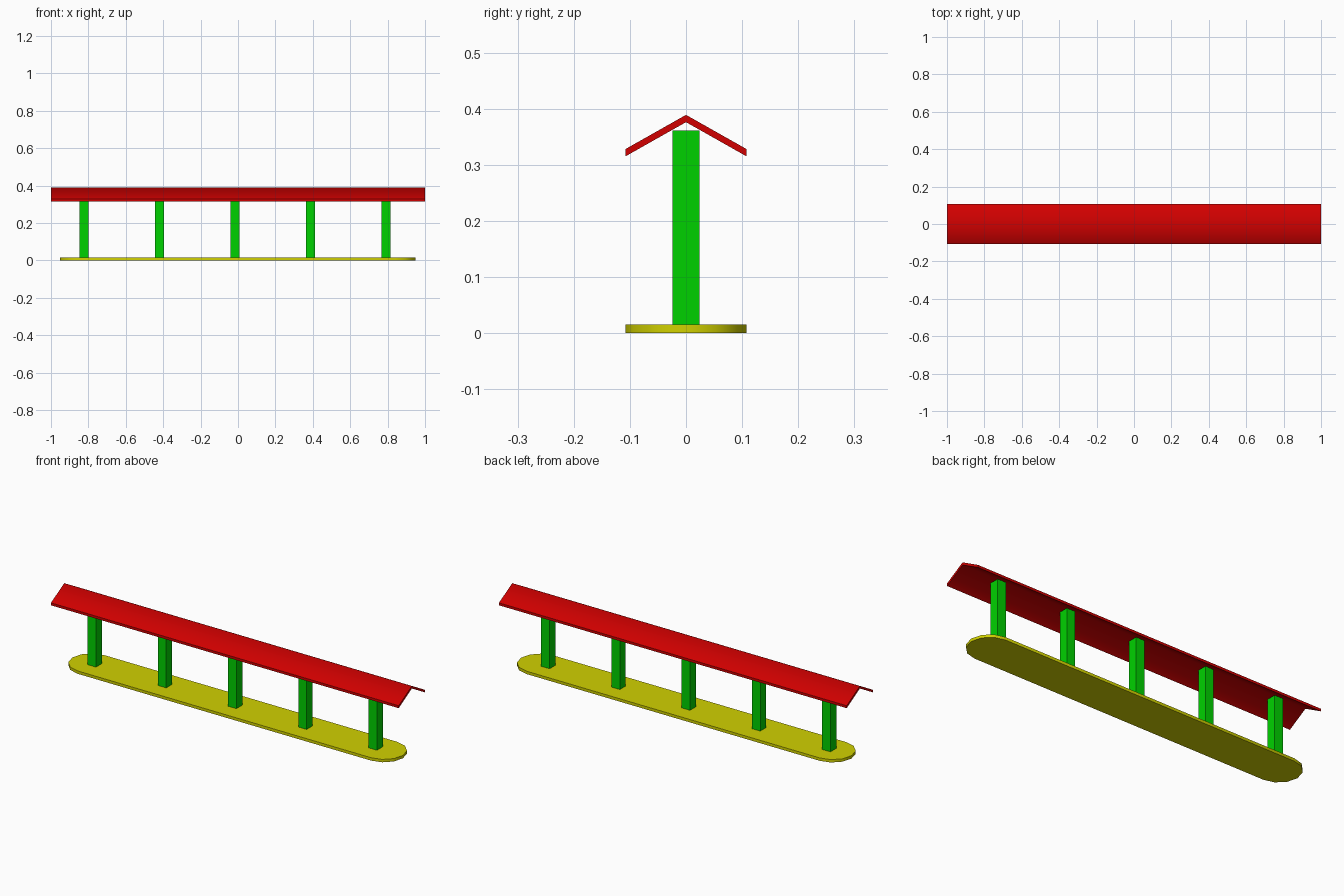
import bpy, bmesh
from math import sin, cos, radians

if "Cube" in bpy.data.objects:
    bpy.data.objects.remove(bpy.data.objects["Cube"])

def material(name, rgb):
    m = bpy.data.materials.new(name)
    m.diffuse_color = (*rgb, 1)
    m.use_nodes = True
    m.node_tree.nodes["Principled BSDF"].inputs["Base Color"].default_value = m.diffuse_color
    return m

RED = material("red", (0.64, 0.0, 0.0))
GREEN = material("green", (0.0, 0.64, 0.0))
YELLOW = material("yellow", (0.64, 0.64, 0.0))

def prism(name, outline, push, mat):
    """Extrude a flat outline along a vector into a closed solid."""
    bm = bmesh.new()
    face = bm.faces.new([bm.verts.new(p) for p in outline])
    ext = bmesh.ops.extrude_face_region(bm, geom=[face], use_keep_orig=True)
    top = [g for g in ext["geom"] if isinstance(g, bmesh.types.BMVert)]
    bmesh.ops.translate(bm, verts=top, vec=push)
    bmesh.ops.recalc_face_normals(bm, faces=bm.faces)
    mesh = bpy.data.meshes.new(name)
    bm.to_mesh(mesh)
    bm.free()
    mesh.materials.append(mat)
    # Smooth the ridge and round ends, keep the other edges sharp
    mesh.shade_smooth()
    mesh.set_sharp_from_angle(angle=radians(60))
    obj = bpy.data.objects.new(name, mesh)
    bpy.context.collection.objects.link(obj)
    return obj

HALF = 0.108

# Platform: long slab with faceted half-round ends
ends = [(0.949 - HALF, range(-90, 91, 30)), (-0.953 + HALF, range(90, 271, 30))]
outline = [(cx + HALF * cos(radians(a)), HALF * sin(radians(a)), 0)
           for cx, angles in ends for a in angles]
prism("platform", outline, (0, 0, 0.015), YELLOW)

# Row of square posts
R = 0.024
for i in range(5):
    x = -0.824 + 0.404 * i
    square = [(x + sx * R, sy * R, 0.015)
              for sx, sy in ((-1, -1), (1, -1), (1, 1), (-1, 1))]
    prism(f"post_{i + 1}", square, (0, 0, 0.346), GREEN)

# Gabled roof: thin chevron profile running the full length
chevron = [(-HALF, 0.315), (0, 0.376), (HALF, 0.315),
           (HALF, 0.328), (0, 0.389), (-HALF, 0.328)]
prism("roof", [(-1, y, z) for y, z in chevron], (2, 0, 0), RED)
